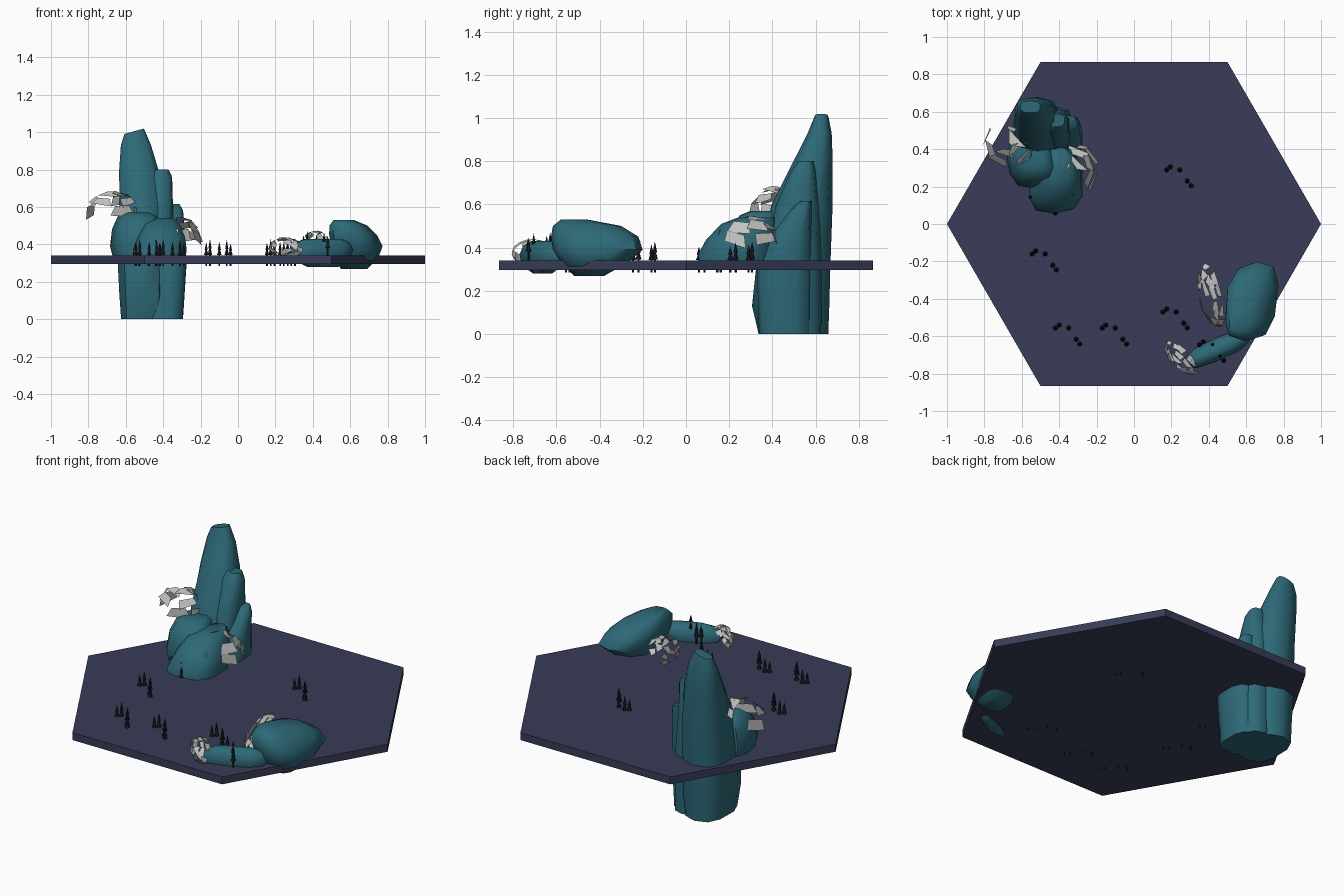
import bpy, bmesh, math, random
from mathutils import Vector, Matrix

if "Cube" in bpy.data.objects:
    bpy.data.objects.remove(bpy.data.objects["Cube"])

random.seed(4)


def mat(name, c):
    m = bpy.data.materials.new(name)
    m.diffuse_color = (*c, 1)
    m.use_nodes = True
    m.node_tree.nodes["Principled BSDF"].inputs["Base Color"].default_value = m.diffuse_color
    return m


NAVY = mat("navy ground", (0.040, 0.046, 0.095))
TEAL = mat("teal rock", (0.026, 0.140, 0.185))
GREY = mat("pale grey", (0.54, 0.54, 0.53))
DARK = mat("dark pine", (0.012, 0.012, 0.022))


def finish(name, bm, material, smooth=None, normals=True):
    if normals:
        bmesh.ops.recalc_face_normals(bm, faces=bm.faces)
    me = bpy.data.meshes.new(name)
    bm.to_mesh(me)
    bm.free()
    me.materials.append(material)
    ob = bpy.data.objects.new(name, me)
    bpy.context.collection.objects.link(ob)
    if smooth:
        bpy.ops.object.select_all(action='DESELECT')
        ob.select_set(True)
        bpy.context.view_layer.objects.active = ob
        bpy.ops.object.shade_smooth_by_angle(angle=math.radians(smooth))
    return ob


def loft(name, levels, sides=10, jitter=0.04, sx=0, sy=0, tilt=0, material=TEAL):
    """Rock skinned through rounded outlines given as (x0, x1, y0, y1, z)."""
    bm = bmesh.new()
    wob = [random.uniform(-jitter, jitter) for _ in range(sides)]
    rings = []
    for i, (x0, x1, y0, y1, z) in enumerate(levels):
        ring = []
        for k in range(sides):
            a = 2 * math.pi * (k + 0.5) / sides
            c, s = math.cos(a), math.sin(a)
            u = math.copysign(abs(c) ** 0.75, c) * (1 + wob[k])
            v = math.copysign(abs(s) ** 0.75, s) * (1 + wob[k])
            dx, dy = u * (x1 - x0) / 2, v * (y1 - y0) / 2
            top = tilt * u if i == len(levels) - 1 else 0
            ring.append(bm.verts.new(((x0 + x1) / 2 + dx + sx * dy,
                                      (y0 + y1) / 2 + dy + sy * dx, z + top)))
        rings.append(ring)
    for a, b in zip(rings, rings[1:]):
        for k in range(sides):
            n = (k + 1) % sides
            bm.faces.new((a[k], a[n], b[n], b[k]))
    bm.faces.new(rings[0])
    bm.faces.new(rings[-1])
    return finish(name, bm, material, 50)


# Hexagonal ground plate
bm = bmesh.new()
base = bm.faces.new([bm.verts.new((math.cos(i * math.pi / 3), math.sin(i * math.pi / 3), 0.295))
                     for i in range(6)])
ext = bmesh.ops.extrude_face_region(bm, geom=[base], use_keep_orig=True)
bmesh.ops.translate(bm, vec=(0, 0, 0.045),
                    verts=[v for v in ext["geom"] if isinstance(v, bmesh.types.BMVert)])
finish("ground_plate", bm, NAVY)

# Tall rock spire with two shoulders, passing through the plate
loft("spire_main", [(-.63, -.40, .34, .66, 0), (-.64, -.38, .31, .665, .13),
                    (-.65, -.38, .33, .67, .32), (-.64, -.39, .40, .68, .60),
                    (-.64, -.42, .50, .68, .80), (-.63, -.46, .565, .675, .93),
                    (-.61, -.50, .595, .66, 1.005)], tilt=.015)
loft("spire_shoulder", [(-.50, -.32, .34, .63, 0), (-.50, -.32, .35, .63, .32),
                        (-.50, -.345, .42, .62, .60), (-.48, -.35, .49, .60, .76),
                        (-.45, -.37, .52, .59, .80)])
loft("spire_low_shoulder", [(-.45, -.29, .34, .58, 0), (-.45, -.27, .33, .58, .30),
                            (-.44, -.28, .39, .58, .45), (-.42, -.29, .49, .58, .58),
                            (-.40, -.31, .53, .58, .615)])

# Boulders in front of the spire
loft("boulder_left", [(-.66, -.42, .20, .46, .31), (-.68, -.42, .19, .46, .39),
                      (-.67, -.42, .21, .46, .48), (-.64, -.44, .25, .45, .55),
                      (-.60, -.48, .30, .43, .57)], sx=-.15)
loft("boulder_front", [(-.57, -.28, .05, .40, .31), (-.57, -.27, .05, .40, .37),
                       (-.54, -.28, .09, .41, .44), (-.50, -.31, .16, .42, .51),
                       (-.44, -.34, .24, .41, .54)])

# Boulders on the right
loft("boulder_right", [(.55, .69, -.52, -.38, .268), (.51, .75, -.58, -.27, .33),
                       (.50, .77, -.62, -.20, .39), (.49, .74, -.63, -.22, .45),
                       (.49, .69, -.62, -.30, .50), (.51, .62, -.58, -.46, .53)], sx=.12)
loft("boulder_long", [(.37, .54, -.69, -.64, .28), (.29, .60, -.73, -.61, .32),
                      (.27, .62, -.735, -.605, .37), (.30, .60, -.72, -.62, .41),
                      (.36, .55, -.69, -.645, .43)], sy=.42)


# Broken shells made of loose tiles
def shell(name, centre, radii, rings, keep, axis=(0, 0, 1), roll=0, loose=0.25):
    bm = bmesh.new()
    rot = Vector((0, 0, 1)).rotation_difference(Vector(axis)).to_matrix() @ Matrix.Rotation(roll, 3, 'Z')
    for t0, t1, count in rings:
        for k in range(count):
            if random.random() > keep:
                continue
            off = random.uniform(-.3, .3)
            pts = []
            for t, e in ((t0, .05), (t0, .95), (t1, 1.05), (t1, -.05)):
                th = math.radians(t + random.uniform(-5, 5))
                ph = 2 * math.pi * (k + off + e + random.uniform(-.1, .1)) / count
                pts.append(Vector((radii[0] * math.sin(th) * math.cos(ph),
                                   radii[1] * math.sin(th) * math.sin(ph),
                                   radii[2] * math.cos(th))))
            mid = sum(pts, Vector()) / 4
            spin = Matrix.Rotation(random.uniform(-loose, loose), 3,
                                   Vector((random.uniform(-1, 1), random.uniform(-1, 1), .3)).normalized())
            vs = [bm.verts.new(Vector(centre) + rot @ (mid + spin @ (p - mid))) for p in pts]
            bm.faces.new((vs[0], vs[3], vs[2], vs[1]))
            bm.normal_update()
    return finish(name, bm, GREY, normals=False)


shell("shell_high", (-.67, .42, .54), (.15, .13, .145),
      [(12, 36, 4), (38, 62, 7), (64, 88, 8)], .72)
shell("shell_low", (-.33, .29, .41), (.14, .15, .14),
      [(12, 36, 4), (38, 62, 7), (64, 88, 8)], .72)
shell("shell_right", (.42, -.38, .385), (.085, .18, .07),
      [(20, 42, 6), (44, 66, 12), (67, 92, 16)], .75, axis=(-.75, -.3, .55), roll=.1, loose=.12)
shell("shell_front", (.26, -.71, .375), (.06, .12, .07),
      [(20, 42, 6), (44, 66, 10), (67, 92, 14)], .75, axis=(-.55, -.6, .55), roll=.75, loose=.12)

# Pine clusters: five slim two-tier trees each
PATTERN = [(0, 0, .075), (.02, .016, .095), (.07, 0, .08), (.11, -.06, .09), (.13, -.085, .07)]
SPOTS = [(-.545, -.16, .335), (-.42, -.556, .335), (-.17, -.556, .335), (.155, -.47, .335),
         (.175, .29, .335), (-.55, .145, .335), (.35, -.645, .375)]
bm = bmesh.new()
for x, y, z in SPOTS:
    for dx, dy, h in PATTERN:
        for r, lo, hi in ((.005, -.05, .02), (.014, .1 * h, .65 * h), (.010, .45 * h, h)):
            bmesh.ops.create_cone(bm, cap_ends=True, segments=6, radius1=r,
                                  radius2=r if lo < 0 else 0, depth=hi - lo,
                                  matrix=Matrix.Translation((x + dx, y + dy, z + (lo + hi) / 2)))
finish("pine_trees", bm, DARK)
